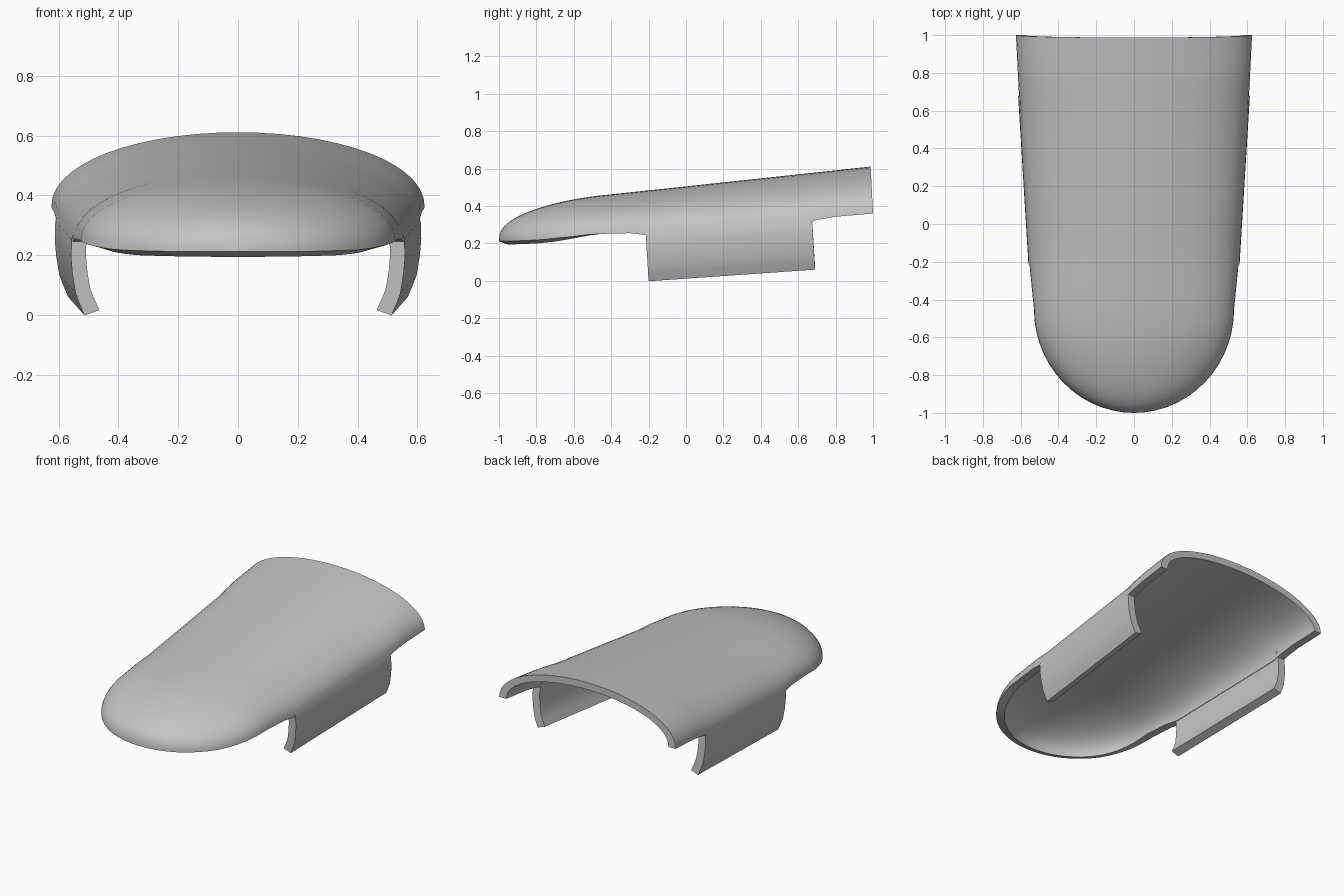
import bpy, bmesh, math

cube = bpy.data.objects.get("Cube")
if cube:
    bpy.data.objects.remove(cube, do_unlink=True)

grey = bpy.data.materials.new("light grey")
grey.use_nodes = True
grey.diffuse_color = (0.55, 0.55, 0.55, 1)
grey.node_tree.nodes["Principled BSDF"].inputs["Base Color"].default_value = grey.diffuse_color

THICK = 0.05
NOSE_Y = -0.45      # where the straight body turns into the rounded nose
WIDTH = [(-0.45, 0.53), (-0.2, 0.555), (0.7, 0.61), (1, 0.625)]
RIM = [(-0.95, 0.212), (-0.8, 0.218), (-0.6, 0.238), (-0.5, 0.25), (-0.3, 0.255),
       (-0.2, 0.243), (0.63, 0.305), (0.7, 0.325), (0.8, 0.343), (1, 0.36)]


def sample(table, y):
    """Piecewise linear lookup, held constant beyond the ends."""
    if y <= table[0][0]:
        return table[0][1]
    for (y0, v0), (y1, v1) in zip(table, table[1:]):
        if y <= y1:
            return v0 + (v1 - v0) * (y - y0) / (y1 - y0)
    return table[-1][1]


def finish(bm, name, angle):
    bmesh.ops.recalc_face_normals(bm, faces=bm.faces)
    mesh = bpy.data.meshes.new(name)
    bm.to_mesh(mesh)
    bm.free()
    obj = bpy.data.objects.new(name, mesh)
    bpy.context.collection.objects.link(obj)
    mesh.materials.append(grey)
    bpy.ops.object.select_all(action="DESELECT")
    bpy.context.view_layer.objects.active = obj
    obj.select_set(True)
    bpy.ops.object.shade_smooth_by_angle(angle=math.radians(angle))
    return obj


def skin(bm, rows):
    """Join rows of points into a sheet of quads."""
    grid = [[bm.verts.new(p) for p in row] for row in rows]
    for a, b in zip(grid, grid[1:]):
        for i in range(len(a) - 1):
            bm.faces.new((a[i], a[i + 1], b[i + 1], b[i]))
    return grid


def arch(y, inset, scale, segments=28):
    """One cross-section of the cover; scale shrinks it towards the nose tip."""
    half = (sample(WIDTH, y) - inset) * scale
    low = sample(RIM, y)
    if inset and y < NOSE_Y:
        low -= 0.018 * min(1, (NOSE_Y - y) / 0.25)
    crown = 0.505 + 0.106 * y - inset * 0.9
    rise = (crown - low) * scale ** 0.75
    points = []
    for i in range(segments + 1):
        a = math.pi * i / segments
        up = math.sin(a) ** 0.95
        lean = 0.013 * up * max(0, y)
        points.append((half * math.cos(a), y - lean, low + rise * up))
    return points


def cover_rows(inset):
    rows = []
    for i in range(14):
        a = math.pi / 2 * (1 - i / 14)
        y = NOSE_Y - (-NOSE_Y - inset + 0.1) * math.sin(a)
        rows.append(arch(y, inset, max(math.cos(a), 0.0)))
    stations = [NOSE_Y, -0.3, -0.2, 0, 0.2, 0.4, 0.63, 0.7, 0.8, 0.9, 1]
    return rows + [arch(y, inset, 1) for y in stations]


# Domed cover: outer and inner skins joined around the open edge
bm = bmesh.new()
for inset in (0, THICK):
    skin(bm, cover_rows(inset))
bmesh.ops.remove_doubles(bm, verts=bm.verts, dist=0.0002)
bmesh.ops.dissolve_degenerate(bm, dist=0.0001, edges=bm.edges)
edge = [e for e in bm.edges if e.is_boundary]
bmesh.ops.bridge_loops(bm, edges=edge)
finish(bm, "domed_cover", 40)

# Side flaps: curved plates hanging from the rim and curling inwards
FLAP = [(-0.015, 0.05), (0, 0.01), (0.002, -0.05), (-0.003, -0.11),
        (-0.013, -0.17), (-0.024, -0.2), (-0.043, -0.245)]


def flap_section(t):
    y = -0.2 + 0.89 * t
    x0 = sample(WIDTH, y) + 0.002
    z0 = 0.243 + 0.062 * t
    outer = [(x0 + dx, y - 0.06 * (dz + 0.245), z0 + dz) for dx, dz in FLAP]
    inner = [(x - THICK, yy, z + 0.018 * i / (len(FLAP) - 1))
             for i, (x, yy, z) in enumerate(outer)]
    return outer + inner[::-1]


for name, side in (("left_flap", 1), ("right_flap", -1)):
    bm = bmesh.new()
    rows = []
    for k in range(5):
        loop = flap_section(k / 4)
        rows.append([(side * x, y, z) for x, y, z in loop + loop[:1]])
    skin(bm, rows)
    bmesh.ops.remove_doubles(bm, verts=bm.verts, dist=0.0001)
    bmesh.ops.holes_fill(bm, edges=[e for e in bm.edges if e.is_boundary], sides=0)
    finish(bm, name, 35)
